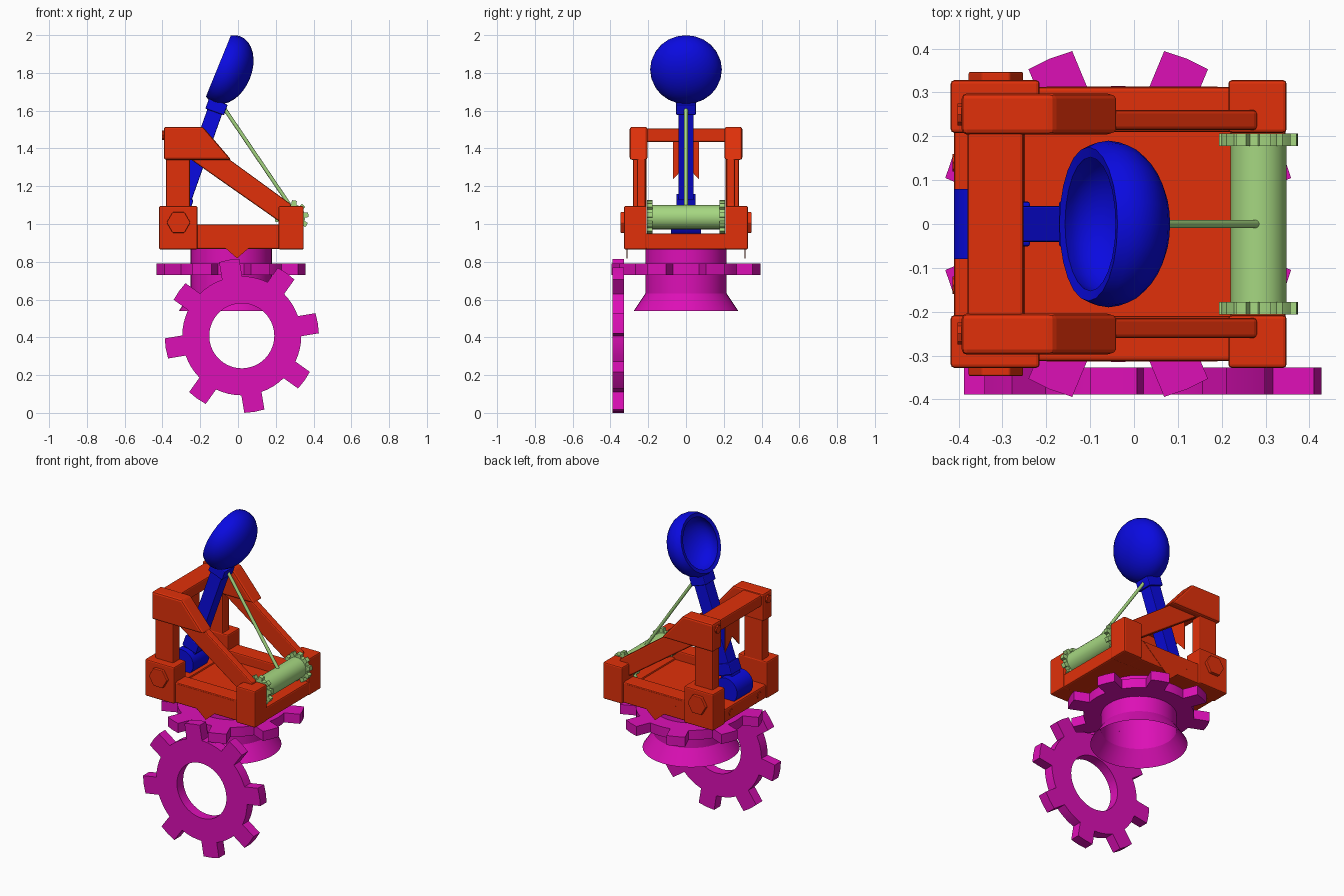
import bpy, bmesh, math
from mathutils import Vector, Matrix

if "Cube" in bpy.data.objects:
    bpy.data.objects.remove(bpy.data.objects["Cube"])


def material(name, rgb):
    m = bpy.data.materials.new(name)
    m.diffuse_color = (*rgb, 1)
    m.use_nodes = True
    m.node_tree.nodes["Principled BSDF"].inputs["Base Color"].default_value = m.diffuse_color
    return m


ORANGE = material("orange", (0.75, 0.03, 0.003))
BLUE = material("blue", (0.003, 0.003, 0.75))
GREEN = material("green", (0.38, 0.68, 0.22))
MAGENTA = material("magenta", (0.72, 0.005, 0.47))


def finish(name, bm, mat, bevel=0, smooth=None):
    bmesh.ops.recalc_face_normals(bm, faces=bm.faces[:])
    me = bpy.data.meshes.new(name)
    bm.to_mesh(me)
    bm.free()
    ob = bpy.data.objects.new(name, me)
    bpy.context.collection.objects.link(ob)
    me.materials.append(mat)
    if bevel:
        b = ob.modifiers.new("bevel", 'BEVEL')
        b.width, b.segments, b.limit_method = bevel, 2, 'ANGLE'
    if smooth:
        bpy.ops.object.select_all(action='DESELECT')
        ob.select_set(True)
        bpy.context.view_layer.objects.active = ob
        bpy.ops.object.shade_smooth_by_angle(angle=math.radians(smooth))
    return ob


def prism(name, pts, y0, y1, mat=ORANGE, bevel=0.008):
    """Extrude an (x, z) profile along y."""
    bm = bmesh.new()
    f = bm.faces.new([bm.verts.new((x, y0, z)) for x, z in pts])
    ext = bmesh.ops.extrude_face_region(bm, geom=[f])["geom"]
    bmesh.ops.translate(bm, vec=(0, y1 - y0, 0),
                        verts=[v for v in ext if isinstance(v, bmesh.types.BMVert)])
    return finish(name, bm, mat, bevel)


def box(name, x0, x1, y0, y1, z0, z1, mat=ORANGE, bevel=0.008):
    return prism(name, [(x0, z0), (x1, z0), (x1, z1), (x0, z1)], y0, y1, mat, bevel)


def rod(name, a, b, r1, r2, mat, segs=32, spin=0, smooth=40, bevel=0, caps=True):
    """Cylinder, cone or polygonal bar between two points."""
    a, b = Vector(a), Vector(b)
    bm = bmesh.new()
    mx = (Matrix.Translation((a + b) / 2) @ (b - a).to_track_quat('Z', 'Y').to_matrix().to_4x4()
          @ Matrix.Rotation(spin, 4, 'Z'))
    bmesh.ops.create_cone(bm, cap_ends=caps, segments=segs, radius1=r1, radius2=r2,
                          depth=(b - a).length, matrix=mx)
    return finish(name, bm, mat, bevel, smooth)


def gear(name, centre, thick, r_out, r_root, r_hole, half, teeth, phase, mat, upright):
    """Ring gear with straight-sided teeth."""
    outer = []
    step = 2 * math.pi / teeth
    base = math.asin(half / r_root)
    tip = math.asin(half / r_out)
    for i in range(teeth):
        a = phase + i * step
        pts = [(r_root, -base), (r_out, -tip), (r_out, 0), (r_out, tip), (r_root, base)]
        pts += [(r_root, base + (step - 2 * base) * t) for t in (0.25, 0.5, 0.75)]
        outer += [(r, a + d) for r, d in pts]
    bm = bmesh.new()
    loops = []
    for z in (-thick / 2, thick / 2):
        for k in (0, 1):
            loops.append([bm.verts.new(((r_hole if k else r) * math.cos(a),
                                        (r_hole if k else r) * math.sin(a), z)) for r, a in outer])
    n = len(outer)
    for p, q in ((0, 1), (1, 3), (3, 2), (2, 0)):
        for i in range(n):
            j = (i + 1) % n
            bm.faces.new((loops[p][i], loops[p][j], loops[q][j], loops[q][i]))
    rot = Matrix.Rotation(math.pi / 2, 4, 'X') if upright else Matrix()
    bm.transform(Matrix.Translation(centre) @ rot)
    return finish(name, bm, mat, 0, 30)


# Drive gears and open turntable pedestal
gear("upright_gear", (0.02, -0.358, 0.408), 0.062, 0.408, 0.315, 0.172, 0.054, 8,
     math.radians(9.5), MAGENTA, True)
gear("turntable_gear", (-0.036, 0, 0.76), 0.06, 0.408, 0.315, 0.215, 0.054, 8,
     math.radians(22.5), MAGENTA, False)
rod("pedestal", (-0.036, 0, 0.632), (-0.036, 0, 0.87), 0.215, 0.215, MAGENTA, 40, caps=False)
rod("pedestal_flare", (-0.036, 0, 0.54), (-0.036, 0, 0.632), 0.277, 0.215, MAGENTA, 40, caps=False)

# Base floor and cross beams
box("floor", -0.4, 0.25, -0.22, 0.22, 0.868, 0.94, bevel=0)
box("front_beam", 0.22, 0.345, -0.22, 0.22, 0.866, 0.95)
box("rear_beam", -0.41, -0.25, -0.22, 0.22, 0.866, 0.95)
box("top_crossbeam", -0.38, -0.252, -0.22, 0.22, 1.435, 1.505)

# Side frames, repeated on both sides
for s, side in ((-1, "right"), (1, "left")):
    def sbox(name, x0, x1, y0, y1, z0, z1, **k):
        return box(side + name, x0, x1, *sorted((s * y0, s * y1)), z0, z1, **k)
    sbox("_rail", -0.3, 0.25, 0.21, 0.312, 0.867, 0.998)
    sbox("_rear_block", -0.418, -0.215, 0.208, 0.328, 0.865, 1.095)
    sbox("_front_block", 0.215, 0.348, 0.208, 0.328, 0.865, 1.095)
    sbox("_post", -0.38, -0.255, 0.21, 0.28, 1.08, 1.36)
    prism(side + "_cap", [(-0.393, 1.34), (-0.036, 1.34), (-0.185, 1.514), (-0.393, 1.514)],
          s * 0.204, s * 0.298, bevel=0.012)
    prism(side + "_brace", [(-0.255, 1.345), (-0.05, 1.345), (0.28, 1.105), (0.28, 0.97)],
          s * 0.214, s * 0.26)
    # Thin pointed cloth on the rail
    prism(side + "_pennant", [(-0.2, 0.99), (0.19, 0.99), (-0.005, 0.818)],
          s * 0.311, s * 0.314, bevel=0)
    rod(side + "_hex_bolt", (-0.315, s * 0.32, 1.008), (-0.315, s * 0.347, 1.008), 0.063, 0.063,
        ORANGE, 6, math.pi / 2, None, 0.004)
    rod(side + "_cap_bolt", (-0.38, s * 0.25, 1.47), (-0.403, s * 0.25, 1.47), 0.025, 0.025, ORANGE, 8)
    rod(side + "_beam_bolt", (-0.4, s * 0.14, 0.91), (-0.414, s * 0.14, 0.91), 0.02, 0.02, ORANGE, 8)

# Swallow-tailed banner under the rear crossbeam
bm = bmesh.new()
for x in (-0.322, -0.316):
    bm.faces.new([bm.verts.new((x, y, z)) for y, z in
                  ((-0.07, 1.45), (0.07, 1.45), (0.07, 1.235), (0, 1.31), (-0.07, 1.235))])
bmesh.ops.bridge_loops(bm, edges=bm.edges[:])
finish("rear_banner", bm, ORANGE)

# Throwing arm
pivot = Vector((-0.333, 0, 1.003))
top = Vector((-0.107, 0, 1.64))
d = (top - pivot).normalized()
q = math.pi / 4
rod("arm_pivot", (-0.333, -0.08, 1.003), (-0.333, 0.08, 1.003), 0.078, 0.078, BLUE, 24)
rod("arm", pivot, top, 0.058, 0.058, BLUE, 4, q, None, 0.004)
rod("arm_foot_collar", pivot + d * 0.08, pivot + d * 0.15, 0.072, 0.072, BLUE, 4, q, None, 0.006)
rod("arm_top_collar", top - d * 0.05, top + d * 0.01, 0.074, 0.074, BLUE, 4, q, None, 0.006)

# Bowl: thick rounded cup revolved about its axis, lip drawn in, opening to the rear
angles = [math.radians(90 - 112.6 * i / 10) for i in range(11)]
prof = [(0.19 * math.cos(t), 0.05 + 0.13 * math.sin(t)) for t in angles]
prof += [(0.165 * math.cos(t), 0.045 + 0.105 * math.sin(t)) for t in reversed(angles)]
bm = bmesh.new()
vs = [bm.verts.new((r, 0, z)) for r, z in prof]
es = [bm.edges.new(e) for e in zip(vs, vs[1:])]
bmesh.ops.spin(bm, geom=vs + es, cent=(0, 0, 0), axis=(0, 0, 1), angle=2 * math.pi, steps=24)
bmesh.ops.remove_doubles(bm, verts=bm.verts[:], dist=0.0005)
axis = Vector((0.926, 0, -0.378))
bm.transform(Matrix.Translation((-0.104, 0, 1.836)) @ axis.to_track_quat('Z', 'Y').to_matrix().to_4x4())
finish("bowl", bm, BLUE, 0, 40)

# Winch and rope
rod("winch_drum", (0.284, -0.205, 1.036), (0.284, 0.205, 1.036), 0.064, 0.064, GREEN, 24)
for s, side in ((-1, "right"), (1, "left")):
    gear(side + "_winch_gear", (0.284, s * 0.192, 1.036), 0.028, 0.09, 0.071, 0.04, 0.013, 10,
         0.15, GREEN, True)
rod("rope", (-0.085, 0, 1.63), (0.284, 0, 1.085), 0.01, 0.01, GREEN, 10)
